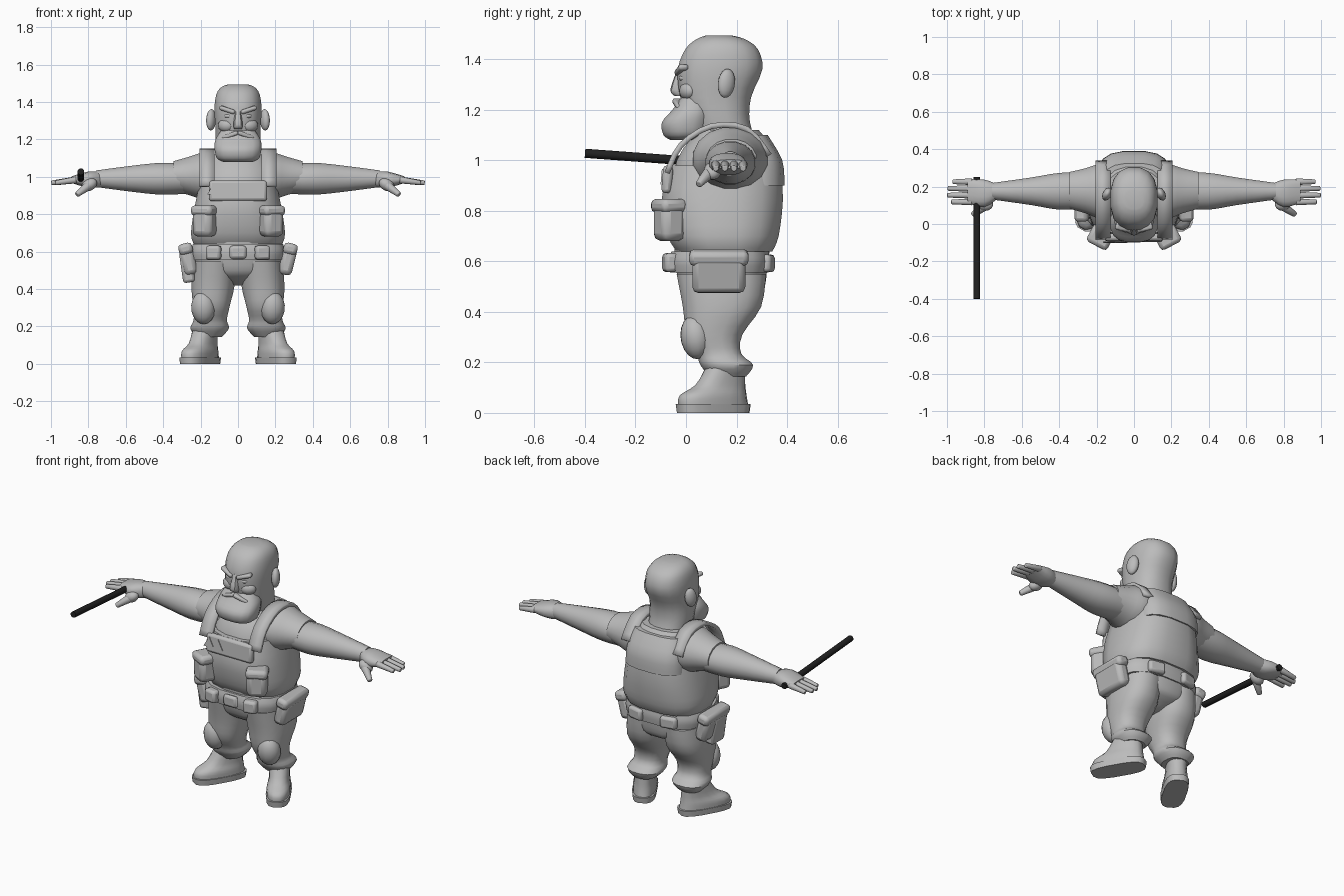
import bpy, bmesh, math
from mathutils import Matrix, Vector

default_cube = bpy.data.objects.get("Cube")
if default_cube:
    bpy.data.objects.remove(default_cube)


def make_material(name, shade):
    material = bpy.data.materials.new(name)
    material.use_nodes = True
    colour = (shade, shade, shade, 1)
    material.diffuse_color = colour
    material.node_tree.nodes["Principled BSDF"].inputs["Base Color"].default_value = colour
    return material


grey = make_material("clay grey", .5)
black = make_material("baton black", .015)


def finish(name, mesh_builder, material=grey, mirror=False, bevel=0):
    """Turn a bmesh into a shaded object, optionally rounded and repeated on the other side."""
    bmesh.ops.recalc_face_normals(mesh_builder, faces=mesh_builder.faces)
    mesh = bpy.data.meshes.new(name)
    mesh_builder.to_mesh(mesh)
    mesh_builder.free()
    mesh.materials.append(material)
    part = bpy.data.objects.new(name, mesh)
    bpy.context.collection.objects.link(part)
    bpy.ops.object.select_all(action='DESELECT')
    part.select_set(True)
    bpy.context.view_layer.objects.active = part
    bpy.ops.object.shade_smooth_by_angle(angle=math.radians(40))
    if bevel:
        rounding = part.modifiers.new("rounded edges", 'BEVEL')
        rounding.width = bevel
        rounding.segments = 2
    if mirror:
        part.modifiers.new("other side", 'MIRROR')
    return part


def smooth_path(points, steps=3):
    """Insert points between the given ones along a flowing curve."""
    points = [Vector(point) for point in points]
    path = [points[0]]
    for index in range(len(points) - 1):
        start, end = points[index], points[index + 1]
        before = points[max(index - 1, 0)]
        after = points[min(index + 2, len(points) - 1)]
        leave = (end - before) / 2
        arrive = (after - start) / 2
        for step in range(1, steps + 1):
            t = step / steps
            blend = t * t * (3 - 2 * t)
            path.append(start.lerp(end, blend) + leave * t * (1 - t) ** 2 - arrive * t * t * (1 - t))
    return path


def superellipse(angle, power):
    cosine, sine = math.cos(angle), math.sin(angle)
    return (math.copysign(abs(cosine) ** (2 / power), cosine),
            math.copysign(abs(sine) ** (2 / power), sine))


def loft(name, rings, center=0, along='z', power=2.4, sides=16, matrix=Matrix(), **options):
    """Skin rounded sections, each given as position, half breadth, front and back."""
    builder = bmesh.new()
    loops = []
    for position, half, front, back in smooth_path(rings):
        loop = []
        for index in range(sides):
            across, deep = superellipse(math.tau * (index + .5) / sides, power)
            side = center + half * across
            y = (front + back + (back - front) * deep) / 2
            corner = (side, y, position) if along == 'z' else (position, y, side)
            loop.append(builder.verts.new(corner))
        loops.append(loop)
    for low, high in zip(loops, loops[1:]):
        for index in range(sides):
            following = (index + 1) % sides
            builder.faces.new((low[index], low[following], high[following], high[index]))
    builder.faces.new(loops[0])
    builder.faces.new(loops[-1])
    builder.transform(matrix)
    return finish(name, builder, **options)


def placed(center, turn):
    rotation = Matrix()
    for axis, degrees in turn.items():
        rotation = Matrix.Rotation(math.radians(degrees), 4, axis) @ rotation
    return Matrix.Translation(center) @ rotation


def box(name, center, size, mirror=True, bevel=.015, **turn):
    builder = bmesh.new()
    matrix = placed(center, turn) @ Matrix.Diagonal(size).to_4x4()
    bmesh.ops.create_cube(builder, size=1, matrix=matrix)
    return finish(name, builder, mirror=mirror, bevel=bevel)


def ball(name, center, radii, **turn):
    builder = bmesh.new()
    matrix = placed(center, turn) @ Matrix.Diagonal(radii).to_4x4()
    bmesh.ops.create_uvsphere(builder, u_segments=14, v_segments=9, radius=1, matrix=matrix)
    return finish(name, builder, mirror=True)


def rod(name, start, end, thick, thin, **options):
    start, end = Vector(start), Vector(end)
    way = end - start
    facing = way.to_track_quat('Z', 'Y').to_matrix().to_4x4()
    builder = bmesh.new()
    bmesh.ops.create_cone(builder, cap_ends=True, segments=10, radius1=thick, radius2=thin,
                          depth=way.length, matrix=Matrix.Translation((start + end) / 2) @ facing)
    return finish(name, builder, **options)


def strap(name, path, inner, outer, thickness):
    """A strip of cloth on each side that follows a profile."""
    builder = bmesh.new()
    rows = [[builder.verts.new((x, y, z)) for x in (inner, outer)] for y, z in path]
    for (a, b), (d, c) in zip(rows, rows[1:]):
        builder.faces.new((a, b, c, d))
    part = finish(name, builder, mirror=True)
    cloth = part.modifiers.new("thickness", 'SOLIDIFY')
    cloth.thickness = thickness
    cloth.offset = 0


# Head, beard and face
loft("head", [(1.05, .11, .05, .29), (1.15, .12, .02, .255), (1.25, .122, -.025, .26),
              (1.36, .128, -.035, .305), (1.44, .118, -.005, .287), (1.48, .09, .04, .235),
              (1.495, .05, .08, .18)])
loft("beard", [(1.08, .08, -.06, .03), (1.1, .115, -.09, .08), (1.15, .127, -.097, .1),
               (1.2, .122, -.055, .1), (1.25, .09, -.02, .08)], power=2.6)
loft("nose", [(1.255, .02, -.045, 0), (1.28, .026, -.062, 0), (1.36, .014, -.035, 0)], sides=10)
box("brows", (.056, -.018, 1.358), (.09, .04, .024), bevel=.01, Y=-18, Z=14)
box("moustache", (.04, -.026, 1.222), (.09, .04, .022), bevel=.008, Y=20, Z=14)
ball("eyes", (.052, -.012, 1.325), (.024, .016, .012), Z=15)
ball("cheeks", (.065, .006, 1.275), (.045, .03, .035), Z=25)
ball("ears", (.144, .16, 1.305), (.024, .036, .058), X=-8, Z=25)

# Torso, vest and straps
loft("shirt", [(.56, .22, -.04, .32), (.8, .22, -.06, .36), (1, .21, -.04, .37),
               (1.12, .15, .05, .29)])
loft("vest", [(.64, .24, -.04, .345), (.7, .255, -.075, .37), (.84, .235, -.1, .387),
              (.98, .205, -.07, .38)], power=2.7)
loft("vest_back", [(.9, .19, .15, .392), (1, .185, .15, .383), (1.1, .16, .15, .325)], power=2.7)
strap("shoulder_straps", smooth_path([(-.075, .95), (-.02, 1.06), (.1, 1.135), (.24, 1.125), (.33, 1.02)]),
      inner=.125, outer=.205, thickness=.022)
box("chest_panel", (0, -.074, .925), (.31, .04, .11), mirror=False, X=-5)
for x in (-.13, -.07):
    builder = bmesh.new()
    bmesh.ops.create_cone(builder, cap_ends=True, segments=3, radius1=.04, radius2=.04,
                          depth=.008, matrix=placed((x, -.095, .925), {'X': 85}))
    finish("torn_patch", builder)

# Vest pouches with flaps
box("vest_pouches", (.178, -.066, .755), (.115, .105, .15), bevel=.03, Z=28)
box("vest_pouch_flaps", (.178, -.068, .82), (.125, .11, .055), bevel=.02, Z=28)

# Belt, buckle and belt pouches
loft("belt", [(.555, .25, -.065, .33), (.6, .256, -.07, .335), (.64, .245, -.06, .33)], power=2.8)
box("buckle", (0, -.07, .597), (.09, .03, .07), mirror=False)
box("belt_pouches", (.13, -.062, .595), (.08, .055, .075), Z=12)
box("back_pouches", (.11, .32, .592), (.1, .05, .07), Z=-12)
box("hip_pouches", (.265, .13, .55), (.075, .21, .15), bevel=.025, Y=14)
box("hip_pouch_flaps", (.28, .13, .615), (.075, .235, .06), bevel=.02, Y=14)
box("holster", (-.272, .1, .52), (.065, .12, .17), mirror=False, Y=-8)

# Trousers leaning together towards the hips, and knee pads
lean = Matrix()
lean[0][2] = -.08
loft("trouser_seat", [(.42, .03, .08, .2), (.46, .14, .01, .29), (.5, .215, -.025, .315),
                      (.58, .235, -.045, .325)])
loft("trouser_legs", [(.145, .07, .09, .24), (.19, .105, .055, .268), (.235, .09, .04, .22),
                      (.31, .1, .0, .225), (.42, .117, -.015, .3), (.55, .115, -.04, .32)],
     center=.167, matrix=lean, mirror=True)
ball("knee_pads", (.185, .038, .3), (.066, .06, .088), X=8, Z=15)

# Boots with splayed toes
splay = placed((.155, .19, 0), {'Z': 30})
loft("soles", [(0, .066, -.25, .06), (.035, .07, -.255, .065)], power=3, matrix=splay, mirror=True)
loft("boots", [(.03, .066, -.248, .058), (.07, .066, -.24, .05), (.11, .058, -.17, .045),
               (.18, .06, -.12, .04)], matrix=splay, mirror=True)

# Sleeves, arms and hands
loft("sleeves", [(.1, .11, .03, .32), (.18, .128, .025, .325), (.26, .105, .055, .3), (.345, .08, .08, .28)],
     center=1.005, along='x', power=2, mirror=True)
loft("arms", [(.25, .08, .08, .28), (.4, .087, .075, .275), (.55, .073, .1, .25), (.76, .045, .13, .22)],
     center=.99, along='x', power=2, mirror=True)
loft("palms", [(.735, .04, .13, .215), (.8, .044, .09, .238), (.89, .018, .11, .24)],
     center=.985, along='x', mirror=True)
for index, finger in enumerate(("index", "middle", "ring", "little")):
    y = .118 + .036 * index
    reach = 1 - .012 * (index - 1.4) ** 2
    rod(finger + "_fingers", (.865, y, .984), (reach, y, .968), .019, .013, mirror=True, bevel=.006)
ball("thumb_bases", (.795, .105, .958), (.045, .035, .032), Y=30)
rod("thumbs", (.79, .1, .96), (.862, .05, .905), .027, .015, mirror=True, bevel=.007)

# Baton across the right palm
rod("baton", (-.84, -.4, 1.028), (-.84, .25, .98), .018, .018, material=black)
